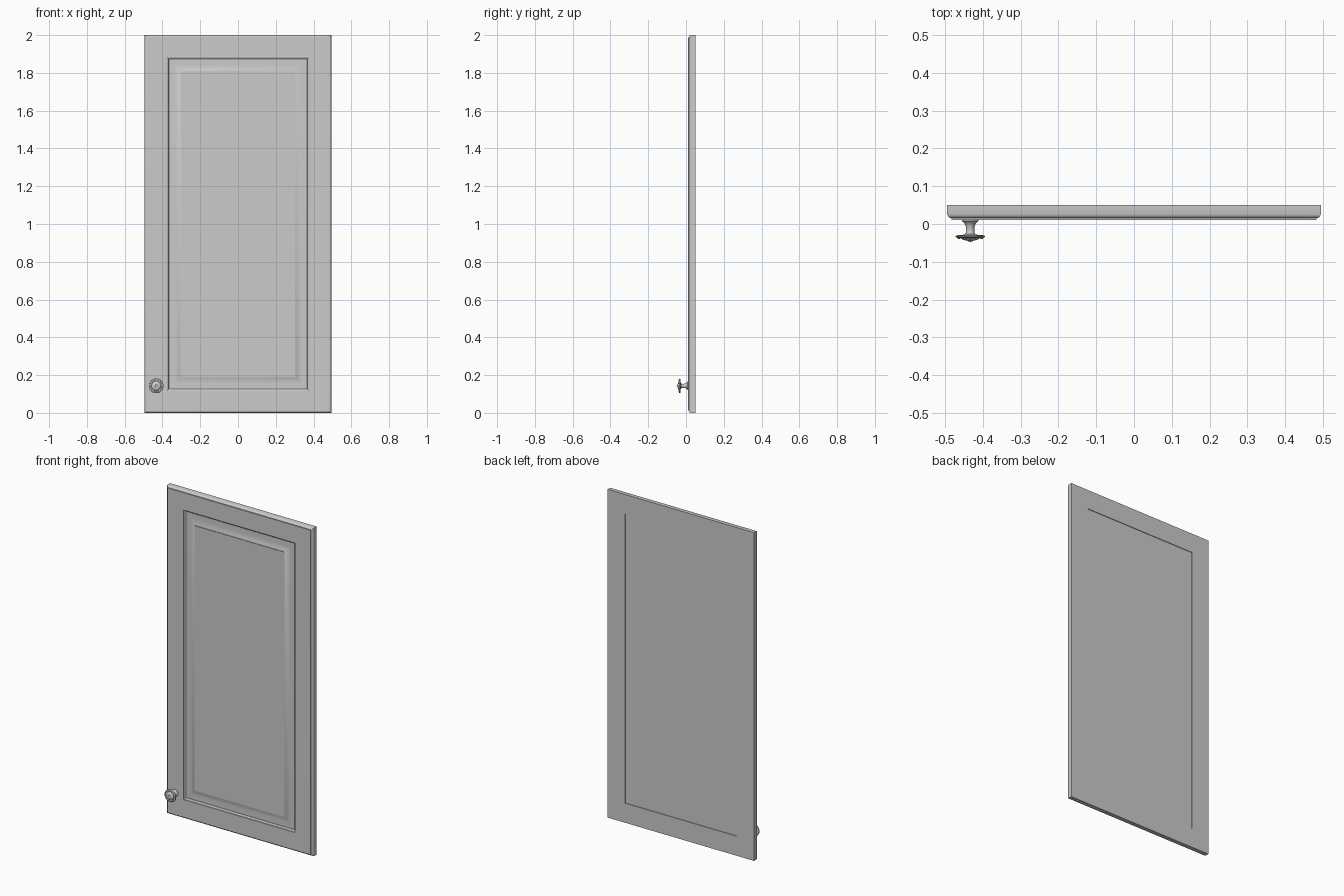
import bpy, bmesh, math
from mathutils import Matrix

cube = bpy.data.objects.get("Cube")
if cube:
    bpy.data.objects.remove(cube, do_unlink=True)

HALF_W, HEIGHT = 0.494, 2.0
KNOB_X, KNOB_Z = -0.433, 0.143

grey = bpy.data.materials.new("plain_grey")
grey.use_nodes = True
grey.diffuse_color = (0.6, 0.6, 0.6, 1)
grey.node_tree.nodes["Principled BSDF"].inputs["Base Color"].default_value = (0.6, 0.6, 0.6, 1)


def finish(name, bm, angle=30):
    """Turn a bmesh into a named, shaded object."""
    bmesh.ops.recalc_face_normals(bm, faces=bm.faces)
    mesh = bpy.data.meshes.new(name)
    bm.to_mesh(mesh)
    bm.free()
    mesh.materials.append(grey)
    obj = bpy.data.objects.new(name, mesh)
    bpy.context.collection.objects.link(obj)
    bpy.ops.object.select_all(action='DESELECT')
    obj.select_set(True)
    bpy.context.view_layer.objects.active = obj
    bpy.ops.object.shade_smooth_by_angle(angle=math.radians(angle))
    return obj


def bridge(bm, a, b):
    n = len(a)
    for i in range(n):
        bm.faces.new((a[i], a[(i + 1) % n], b[(i + 1) % n], b[i]))


def rectangular_sweep(name, profile, closed):
    """Sweep (inset, y) points round the door; close the loop or cap both ends."""
    bm = bmesh.new()
    rings = []
    for inset, y in profile:
        x, low, high = HALF_W - inset, inset, HEIGHT - inset
        rings.append([bm.verts.new(p) for p in
                      ((-x, y, low), (x, y, low), (x, y, high), (-x, y, high))])
    for a, b in zip(rings, rings[1:]):
        bridge(bm, a, b)
    if closed:
        bridge(bm, rings[-1], rings[0])
    else:
        bm.faces.new(rings[0])
        bm.faces.new(rings[-1])
    return finish(name, bm)


def lathe(name, profile, sides=32):
    """Turn (radius, y) points about the knob axis."""
    bm = bmesh.new()
    rings = []
    for r, y in profile:
        rings.append([bm.verts.new((KNOB_X + r * math.cos(t), y, KNOB_Z + r * math.sin(t)))
                      for t in (math.tau * i / sides for i in range(sides))])
    for a, b in zip(rings, rings[1:]):
        bridge(bm, a, b)
    bm.faces.new(rings[0])
    bm.faces.new(rings[-1])
    return finish(name, bm, 40)


# Frame with a stepped, rounded outer edge and a moulded inner edge
rectangular_sweep("door_frame", [
    (0, .05), (0, .026), (.002, .021), (.005, .018), (.009, .016), (.012, .016),
    (.012, .011), (.118, .011), (.119, .016), (.123, .018), (.127, .022),
    (.128, .027), (.119, .027), (.119, .05)], True)

# Raised centre panel with a hollowed border and a small step
rectangular_sweep("raised_panel", [
    (.119, .046), (.119, .025), (.155, .025), (.163, .0245), (.172, .0225),
    (.181, .019), (.19, .0145), (.193, .0145), (.193, .011)], False)

# Knob: flared foot, slim stem, thin dish and low domed cap
lathe("knob", [
    (.022, .012), (.022, .008), (.017, .004), (.0125, -.003), (.011, -.012),
    (.011, -.022), (.014, -.027), (.022, -.029), (.037, -.030), (.039, -.032),
    (.038, -.035), (.034, -.037), (.025, -.037), (.023, -.040), (.014, -.043),
    (.007, -.044), (.006, -.046), (.002, -.047)])

# Beads round the dish
bm = bmesh.new()
for i in range(16):
    t = math.tau * i / 16
    spot = (KNOB_X + .031 * math.cos(t), -.036, KNOB_Z + .031 * math.sin(t))
    bmesh.ops.create_uvsphere(bm, u_segments=8, v_segments=6, radius=.0035,
                              matrix=Matrix.Translation(spot))
finish("knob_beads", bm, 60)
